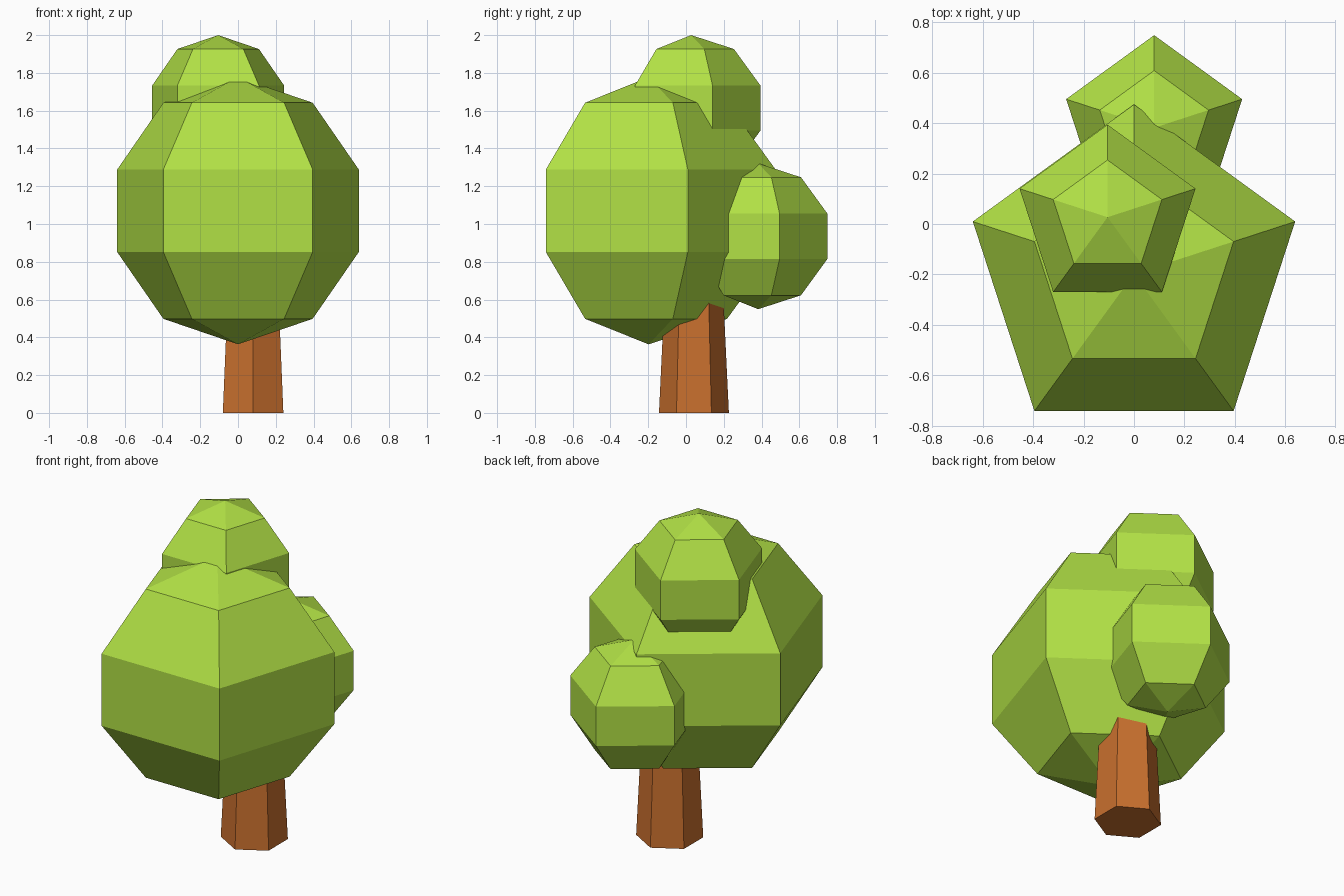
import bpy, bmesh
from math import sin, cos, pi

if "Cube" in bpy.data.objects:
    bpy.data.objects.remove(bpy.data.objects["Cube"])


def material(name, color):
    m = bpy.data.materials.new(name)
    m.diffuse_color = color
    m.use_nodes = True
    m.node_tree.nodes["Principled BSDF"].inputs["Base Color"].default_value = m.diffuse_color
    return m


def lathe(name, center, profile, sides, mat):
    """Flat-faced solid from (radius, z) points, bottom to top, one corner facing +y."""
    cx, cy, cz = center
    bm = bmesh.new()
    rings = []
    for r, z in profile:
        count = sides if r > 1e-4 else 1
        angles = [pi / 2 + 2 * pi * i / sides for i in range(count)]
        rings.append([bm.verts.new((cx + r * cos(a), cy + r * sin(a), cz + z)) for a in angles])
    for low, high in zip(rings, rings[1:]):
        for i in range(sides):
            j = (i + 1) % sides
            quad = [low[i % len(low)], low[j % len(low)], high[j % len(high)], high[i % len(high)]]
            bm.faces.new(list(dict.fromkeys(quad)))
    # Close open ends
    for ring in (rings[0], rings[-1]):
        if len(ring) > 1:
            bm.faces.new(ring)
    bmesh.ops.recalc_face_normals(bm, faces=bm.faces)
    mesh = bpy.data.meshes.new(name)
    bm.to_mesh(mesh)
    bm.free()
    mesh.materials.append(mat)
    obj = bpy.data.objects.new(name, mesh)
    bpy.context.collection.objects.link(obj)
    return obj


def foliage(name, center, radius):
    """Five-sided ball with five latitude bands."""
    profile = [(radius * sin(pi * k / 5), -radius * cos(pi * k / 5)) for k in range(6)]
    return lathe(name, center, profile, 5, leaf)


leaf = material("leaf_green", (0.44, 0.75, 0.06, 1))
bark = material("bark_brown", (0.58, 0.16, 0.027, 1))

# Tapered six-sided trunk
lathe("trunk", (0.08, 0.042, 0), [(0.185, 0), (0.142, 0.9)], 6, bark)

# Foliage clumps
foliage("main_foliage", (0, -0.198, 1.07), 0.707)
foliage("top_foliage", (-0.105, 0.027, 1.614), 0.386)
foliage("back_foliage", (0.08, 0.382, 0.935), 0.386)
